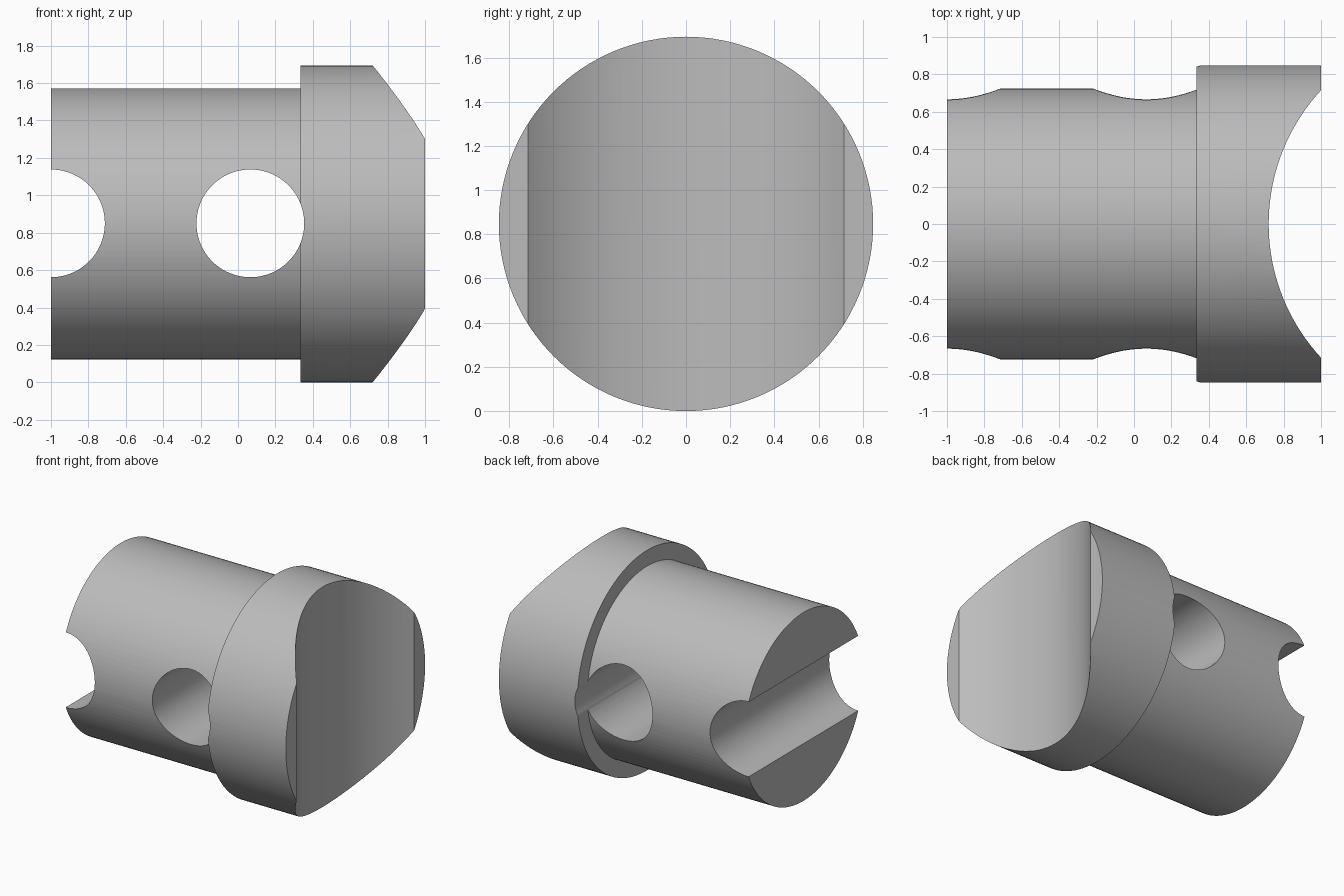
import bpy
import math
from mathutils import Matrix

default_cube = bpy.data.objects.get("Cube")
if default_cube:
    bpy.data.objects.remove(default_cube, do_unlink=True)

AXIS_Z = 0.847

grey = bpy.data.materials.new("plain grey")
grey.use_nodes = True
colour = (0.5, 0.5, 0.5, 1)
grey.diffuse_color = colour
grey.node_tree.nodes["Principled BSDF"].inputs["Base Color"].default_value = colour


def turned_solid(name, axis, centre, profile, sides):
    """Revolve (distance, radius) points about an axis through centre."""
    turn = {"X": Matrix.Rotation(math.pi / 2, 4, "Y"),
            "Y": Matrix.Rotation(-math.pi / 2, 4, "X"),
            "Z": Matrix.Identity(4)}[axis]
    verts, faces = [], []
    for distance, radius in profile:
        for i in range(sides):
            a = math.tau * i / sides
            verts.append((radius * math.cos(a), radius * math.sin(a), distance))
    for ring in range(len(profile) - 1):
        for i in range(sides):
            j = (i + 1) % sides
            low, high = ring * sides, (ring + 1) * sides
            faces.append((low + i, low + j, high + j, high + i))
    faces.append(tuple(reversed(range(sides))))
    faces.append(tuple(range(len(verts) - sides, len(verts))))
    mesh = bpy.data.meshes.new(name)
    mesh.from_pydata(verts, [], faces)
    mesh.transform(Matrix.Translation(centre) @ turn)
    mesh.materials.append(grey)
    obj = bpy.data.objects.new(name, mesh)
    bpy.context.collection.objects.link(obj)
    return obj


# Stepped body: long shaft with a wider collar
body = turned_solid("stepped_pin", "X", (0, 0, AXIS_Z),
                    [(-1, 0.725), (0.333, 0.725), (0.333, 0.847), (1, 0.847)], 128)

# Cross hole, half-round end groove and concave collar face
cutters = [
    turned_solid("cross_hole_cutter", "Y", (0.066, 0, AXIS_Z + 0.003),
                 [(-1.2, 0.288), (1.2, 0.288)], 96),
    turned_solid("end_groove_cutter", "Y", (-1, 0, AXIS_Z + 0.003),
                 [(-1.2, 0.288), (1.2, 0.288)], 96),
    turned_solid("saddle_cutter", "Z", (1.773, 0, AXIS_Z),
                 [(-1.2, 1.053), (1.2, 1.053)], 160),
]

bpy.ops.object.select_all(action="DESELECT")
body.select_set(True)
bpy.context.view_layer.objects.active = body
for cutter in cutters:
    cutter.hide_render = True
    cut = body.modifiers.new(cutter.name, "BOOLEAN")
    cut.operation = "DIFFERENCE"
    cut.solver = "EXACT"
    cut.object = cutter
    bpy.ops.object.modifier_apply(modifier=cut.name)
    bpy.data.objects.remove(cutter, do_unlink=True)

bpy.ops.object.shade_smooth_by_angle(angle=math.radians(30))
